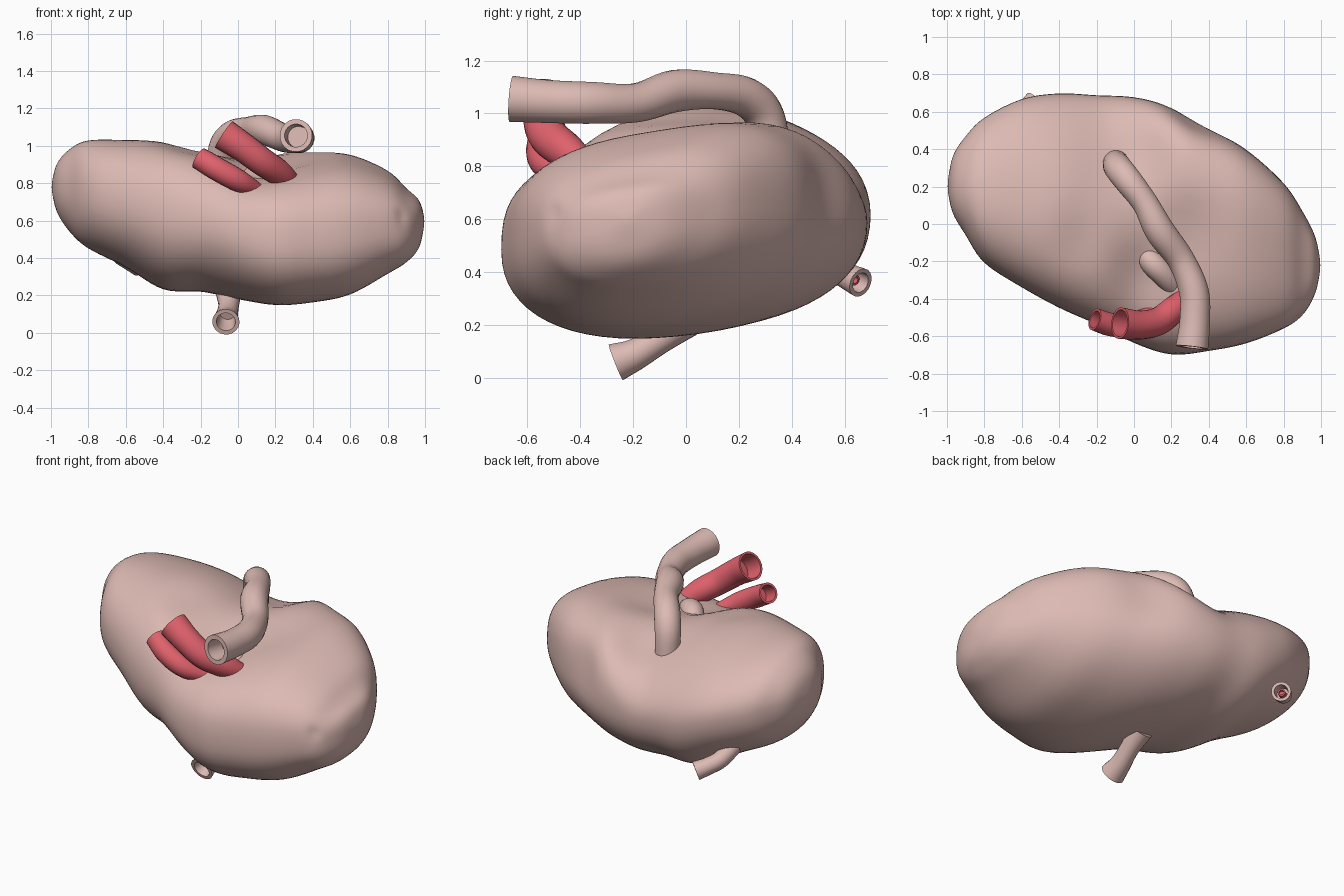
import bpy, bmesh, math
from mathutils import Vector

if "Cube" in bpy.data.objects:
    bpy.data.objects.remove(bpy.data.objects["Cube"])


def material(name, color):
    m = bpy.data.materials.new(name)
    m.diffuse_color = color
    m.use_nodes = True
    m.node_tree.nodes["Principled BSDF"].inputs["Base Color"].default_value = m.diffuse_color
    return m


PINK = material("tissue_pink", (0.72, 0.49, 0.45, 1))
RED = material("vessel_red", (0.74, 0.12, 0.15, 1))


def finish(bm, name, mat, angle=50):
    bmesh.ops.recalc_face_normals(bm, faces=bm.faces)
    me = bpy.data.meshes.new(name)
    bm.to_mesh(me)
    bm.free()
    me.materials.append(mat)
    ob = bpy.data.objects.new(name, me)
    bpy.context.collection.objects.link(ob)
    bpy.ops.object.select_all(action='DESELECT')
    ob.select_set(True)
    bpy.context.view_layer.objects.active = ob
    bpy.ops.object.shade_smooth_by_angle(angle=math.radians(angle))
    return ob


def spline(rows, steps):
    """Catmull-Rom interpolation of rows of any width."""
    out = []
    n = len(rows)
    for i in range(n - 1):
        p1, p2 = rows[i], rows[i + 1]
        p0 = rows[i - 1] if i else [2 * a - b for a, b in zip(p1, p2)]
        p3 = rows[i + 2] if i + 2 < n else [2 * b - a for a, b in zip(p1, p2)]
        for k in range(steps):
            t = k / steps
            out.append([0.5 * (2 * b + (c - a) * t + (2 * a - 5 * b + 4 * c - d) * t * t
                               + (3 * b - a - 3 * c + d) * t ** 3)
                        for a, b, c, d in zip(p0, p1, p2, p3)])
    out.append(list(rows[-1]))
    return out


def skin(bm, rings):
    for a, b in zip(rings, rings[1:]):
        n = len(a)
        for j in range(n):
            bm.faces.new((a[j], a[(j + 1) % n], b[(j + 1) % n], b[j]))


def tube(name, path, mat, wall=0.7, depth=0.12, sides=20):
    """Hollow tube along (x, y, z, radius) points; the open mouth is the first point."""
    pts = spline(path, 6)
    pos = [Vector(p[:3]) for p in pts]
    n = len(pts)
    frames = []
    side = None
    for i in range(n):
        tan = (pos[min(i + 1, n - 1)] - pos[max(i - 1, 0)]).normalized()
        if side is None:
            side = tan.orthogonal()
        side = (side - tan * side.dot(tan)).normalized()
        frames.append((side.copy(), tan.cross(side)))
    bm = bmesh.new()

    def ring(i, k):
        u, v = frames[i]
        r = pts[i][3] * k
        return [bm.verts.new(pos[i] + r * (u * math.cos(a) + v * math.sin(a)))
                for a in (2 * math.pi * j / sides for j in range(sides))]

    # inner wall first, then over the rim and along the outside
    inner = [i for i in range(n) if (pos[i] - pos[0]).length <= depth]
    rings = [ring(i, wall) for i in reversed(inner)] + [ring(i, 1) for i in range(n)]
    skin(bm, rings)
    bm.faces.new(rings[0])
    bm.faces.new(rings[-1])
    return finish(bm, name, mat)


# Organ body: cross-sections along x as (x, y min, y max, z min, z max)
sections = [
    (-1.0, 0.20, 0.20, 0.78, 0.78),
    (-0.97, 0.06, 0.36, 0.65, 0.90),
    (-0.9, -0.06, 0.47, 0.54, 0.98),
    (-0.8, -0.21, 0.57, 0.45, 1.025),
    (-0.6, -0.34, 0.67, 0.35, 1.025),
    (-0.4, -0.45, 0.70, 0.23, 1.02),
    (-0.2, -0.54, 0.69, 0.22, 0.975),
    (0.0, -0.64, 0.68, 0.18, 0.94),
    (0.2, -0.70, 0.63, 0.155, 0.94),
    (0.4, -0.68, 0.52, 0.17, 0.94),
    (0.6, -0.64, 0.40, 0.21, 0.93),
    (0.8, -0.56, 0.22, 0.32, 0.85),
    (0.9, -0.49, 0.07, 0.38, 0.76),
    (0.97, -0.37, -0.07, 0.46, 0.70),
    (1.0, -0.22, -0.22, 0.60, 0.60),
]
# Dents: centre, radius, displacement
dents = [
    ((0.06, -0.28, 0.90), 0.20, (0, 0.02, -0.08)),
    ((0.27, -0.05, 0.95), 0.14, (0, 0, -0.05)),
    ((0.00, -0.52, 0.80), 0.18, (0, 0.02, -0.02)),
    ((0.05, 0.38, 0.93), 0.18, (0, 0, -0.04)),
    ((0.30, 0.52, 0.75), 0.16, (-0.02, -0.03, -0.02)),
    ((-0.30, -0.10, 1.00), 0.15, (0, 0, -0.03)),
    ((0.87, -0.50, 0.62), 0.03, (-0.01, 0.02, 0)),
]
bm = bmesh.new()
rings = []
for x, y0, y1, z0, z1 in spline(sections, 6):
    # the right half is boxier on top and leans down to the front, the left half to the back
    blend = min(1, max(0, (x + 0.2) / 0.5))
    blend = blend * blend * (3 - 2 * blend)
    e_top, e_low = 2.1 + 0.8 * blend, 2.2
    ring = []
    for j in range(64):
        a = 2 * math.pi * j / 64
        c, s = math.cos(a), math.sin(a)
        power = 2 / (e_top if s > 0 else e_low)
        y = (y0 + y1) / 2 + (y1 - y0) / 2 * math.copysign(abs(c) ** power, c)
        z = (z0 + z1) / 2 + (z1 - z0) / 2 * math.copysign(abs(s) ** power, s)
        lean = 0.11 * blend + max(0, s) * (0.05 * blend - 0.13 * (1 - blend))
        p = Vector((x, y, z + lean * (y - (y0 + y1) / 2)))
        move = Vector()
        for ctr, rad, d in dents:
            move += Vector(d) * math.exp(-((p - Vector(ctr)).length / rad) ** 2)
        ring.append(bm.verts.new(p + move))
    rings.append(ring)
skin(bm, rings)
bmesh.ops.remove_doubles(bm, verts=bm.verts, dist=0.0005)
for _ in range(3):
    bmesh.ops.smooth_vert(bm, verts=bm.verts, factor=0.5,
                          use_axis_x=True, use_axis_y=True, use_axis_z=True)
finish(bm, "organ_body", PINK, 80)

# Large arched duct over the top
tube("arched_duct", [
    (0.31, -0.66, 1.055, 0.088), (0.325, -0.52, 1.045, 0.082), (0.32, -0.36, 1.04, 0.08),
    (0.25, -0.19, 1.04, 0.074), (0.14, -0.04, 1.085, 0.08), (0.06, 0.11, 1.085, 0.07),
    (-0.03, 0.23, 1.06, 0.075), (-0.085, 0.30, 0.98, 0.075), (-0.1, 0.33, 0.80, 0.07)], PINK)

# Short folded duct in the hollow
tube("hollow_duct", [
    (0.24, -0.36, 0.75, 0.06), (0.17, -0.28, 0.82, 0.065),
    (0.10, -0.21, 0.84, 0.065), (0.04, -0.14, 0.79, 0.05)], PINK)

# Two red vessels at the front
tube("upper_vessel", [
    (-0.075, -0.53, 1.06, 0.085), (0.03, -0.54, 0.99, 0.078), (0.13, -0.52, 0.915, 0.075),
    (0.22, -0.45, 0.855, 0.07), (0.29, -0.38, 0.80, 0.05)], RED, 0.85)
tube("lower_vessel", [
    (-0.21, -0.51, 0.935, 0.06), (-0.11, -0.54, 0.875, 0.063),
    (0.0, -0.53, 0.815, 0.06), (0.10, -0.47, 0.765, 0.04)], RED, 0.8)

# Outlet under the body
tube("bottom_outlet", [
    (-0.065, -0.265, 0.059, 0.073), (-0.06, -0.19, 0.09, 0.06),
    (-0.05, -0.10, 0.145, 0.055), (-0.05, 0.0, 0.22, 0.07)], PINK)

# Outlet low on the back, turned to the right, with a red core
tube("back_outlet", [
    (-0.53, 0.66, 0.36, 0.056), (-0.58, 0.61, 0.385, 0.05),
    (-0.63, 0.56, 0.42, 0.05), (-0.67, 0.48, 0.49, 0.05)], PINK)
tube("back_outlet_core", [
    (-0.55, 0.64, 0.37, 0.022), (-0.59, 0.60, 0.39, 0.022),
    (-0.64, 0.55, 0.43, 0.022)], RED, 0.6, 0.03, 12)
